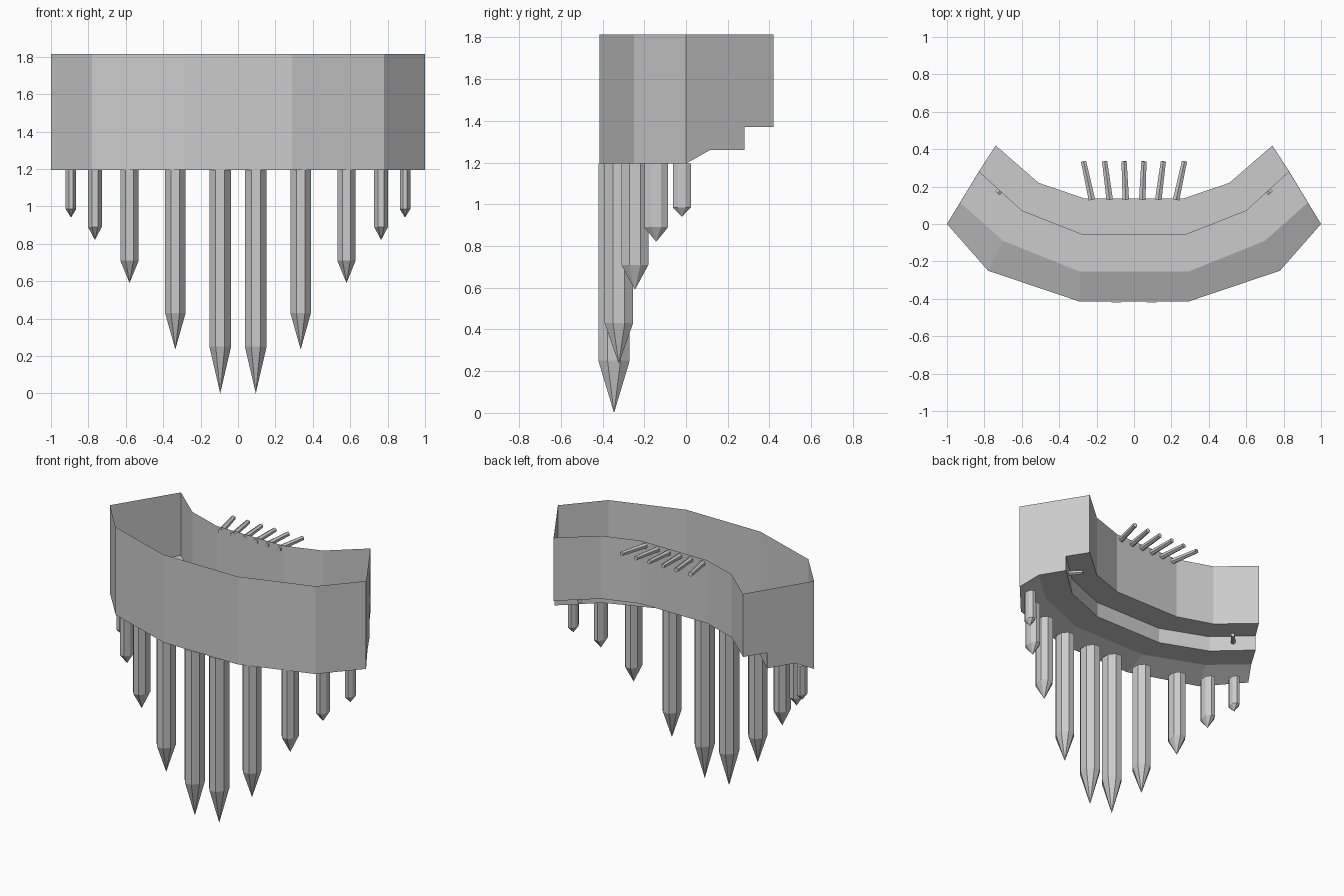
import bpy, bmesh, math
from mathutils import Vector, Matrix

if "Cube" in bpy.data.objects:
    bpy.data.objects.remove(bpy.data.objects["Cube"])


def finish(bm, name):
    bmesh.ops.recalc_face_normals(bm, faces=bm.faces)
    mesh = bpy.data.meshes.new(name)
    bm.to_mesh(mesh)
    bm.free()
    obj = bpy.data.objects.new(name, mesh)
    bpy.context.collection.objects.link(obj)
    return obj


def rod(name, start, end, r1, r2, sides=6):
    start, end = Vector(start), Vector(end)
    axis = end - start
    matrix = Matrix.Translation((start + end) / 2) @ axis.to_track_quat('Z', 'Y').to_matrix().to_4x4()
    bm = bmesh.new()
    bmesh.ops.create_cone(bm, cap_ends=True, segments=sides, radius1=r1, radius2=r2,
                          depth=axis.length, matrix=matrix)
    return finish(bm, name)


def spike(name, x, y, rx, ry, shoulder, tip, top=1.195, sides=8):
    bm = bmesh.new()
    k = 1 / math.cos(math.pi / sides)
    rings = []
    for z in (top, shoulder):
        rings.append([bm.verts.new((x + rx * k * math.cos((i + .5) * math.tau / sides),
                                    y + ry * k * math.sin((i + .5) * math.tau / sides), z))
                      for i in range(sides)])
    point = bm.verts.new((x, y, tip))
    bm.faces.new(rings[0])
    for i in range(sides):
        j = (i + 1) % sides
        bm.faces.new((rings[0][i], rings[0][j], rings[1][j], rings[1][i]))
        bm.faces.new((rings[1][i], rings[1][j], point))
    return finish(bm, name)


# Open-topped curved band: plan lines from the middle outwards, with heights
TOP = 1.815
outer = [(.29, -.415), (.78, -.25), (1, 0)]
slope = [(.29, -.255), (.70, -.09), (.93, .115)]
step = [(.27, -.06), (.60, .07), (.83, .28)]
inner = [(.26, .135), (.51, .22), (.74, .42)]
profile = [(outer, TOP), (outer, 1.195), (slope, 1.26), (step, 1.26),
           (step, 1.37), (inner, 1.37), (inner, TOP)]
bm = bmesh.new()
sections = []
for side, index in [(-1, 2), (-1, 1), (-1, 0), (1, 0), (1, 1), (1, 2)]:
    sections.append([bm.verts.new((side * line[index][0], line[index][1], z))
                     for line, z in profile])
for a, b in zip(sections, sections[1:]):
    for i in range(len(profile) - 1):
        bm.faces.new((a[i], a[i + 1], b[i + 1], b[i]))
bm.faces.new(sections[0])
bm.faces.new(sections[-1])
finish(bm, "curved_band")

# Hanging spikes: x, y, half width, half depth, shoulder height, tip height
spikes = [
    (.095, -.345, .058, .075, .25, 0),
    (.335, -.322, .055, .068, .43, .235),
    (.58, -.245, .049, .065, .71, .59),
    (.765, -.143, .037, .057, .89, .82),
    (.893, -.02, .028, .043, .985, .94),
]
for n, (x, *rest) in enumerate(spikes, 1):
    for side, label in ((1, "right"), (-1, "left")):
        spike(f"spike_{n}_{label}", side * x, *rest)

# Fanned pegs along the rear rim and small studs on the underside ledge
for side, label in ((1, "right"), (-1, "left")):
    for n, (x0, x1) in enumerate([(.044, .053), (.13, .157), (.225, .27)], 1):
        rod(f"rear_peg_{n}_{label}", (side * x0, .13, 1.787), (side * x1, .335, 1.795), .02, .016)
    rod(f"ledge_stud_{label}", (side * .73, .165, 1.325), (side * .655, .25, 1.325), .018, .014)
